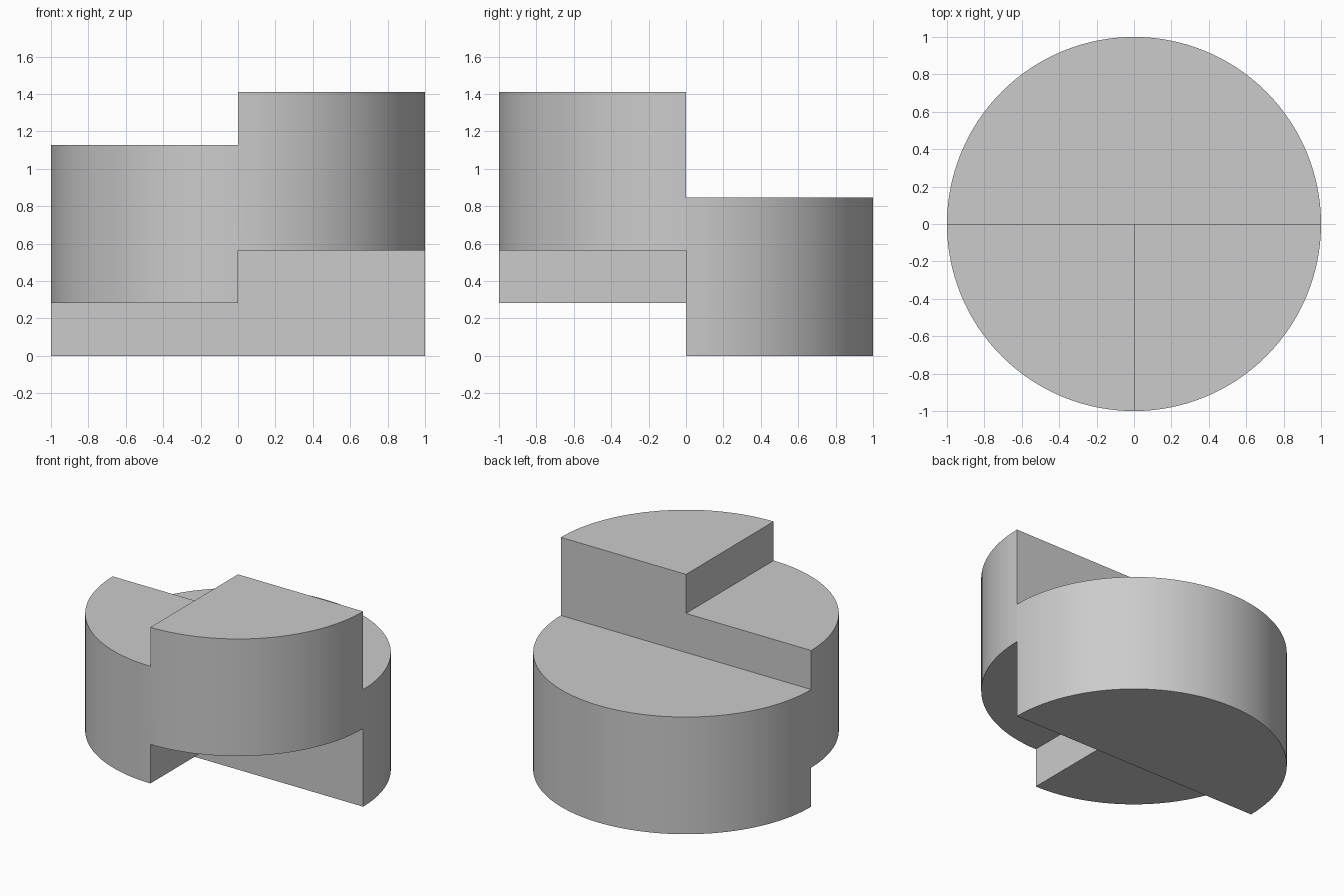
import bpy
import bmesh
from math import cos, sin, pi, radians

if "Cube" in bpy.data.objects:
    bpy.data.objects.remove(bpy.data.objects["Cube"])

HEIGHT = 0.846   # thickness of every sector
STEP = 0.282     # rise from one sector to the next


def sector(name, start, sweep, z):
    """Solid pie slice of radius 1, angles in degrees."""
    n = round(sweep / 2.8125)          # 128 sides per full turn
    angles = [radians(start + sweep * i / n) for i in range(n + 1)]
    bm = bmesh.new()
    verts = [bm.verts.new((0, 0, z))]
    verts += [bm.verts.new((cos(a), sin(a), z)) for a in angles]
    base = bm.faces.new(verts)
    top = bmesh.ops.extrude_face_region(bm, geom=[base], use_keep_orig=True)
    moved = [v for v in top["geom"] if isinstance(v, bmesh.types.BMVert)]
    bmesh.ops.translate(bm, verts=moved, vec=(0, 0, HEIGHT))
    bmesh.ops.recalc_face_normals(bm, faces=bm.faces)
    mesh = bpy.data.meshes.new(name)
    bm.to_mesh(mesh)
    bm.free()
    obj = bpy.data.objects.new(name, mesh)
    bpy.context.collection.objects.link(obj)
    return obj


# Low half disc at the back, then two quarters stepping upward at the front
body = sector("stepped_disc", 0, 180, 0)
quarters = [sector("middle_quarter", 180, 90, STEP),
            sector("high_quarter", 270, 90, 2 * STEP)]

# Fuse the sectors into one solid
bpy.context.view_layer.objects.active = body
body.select_set(True)
for part in quarters:
    mod = body.modifiers.new("fuse", 'BOOLEAN')
    mod.operation = 'UNION'
    mod.solver = 'EXACT'
    mod.object = part
    bpy.ops.object.modifier_apply(modifier=mod.name)
    bpy.data.objects.remove(part)

# Smooth curved wall, crisp steps
bpy.ops.object.shade_smooth_by_angle(angle=radians(30))
